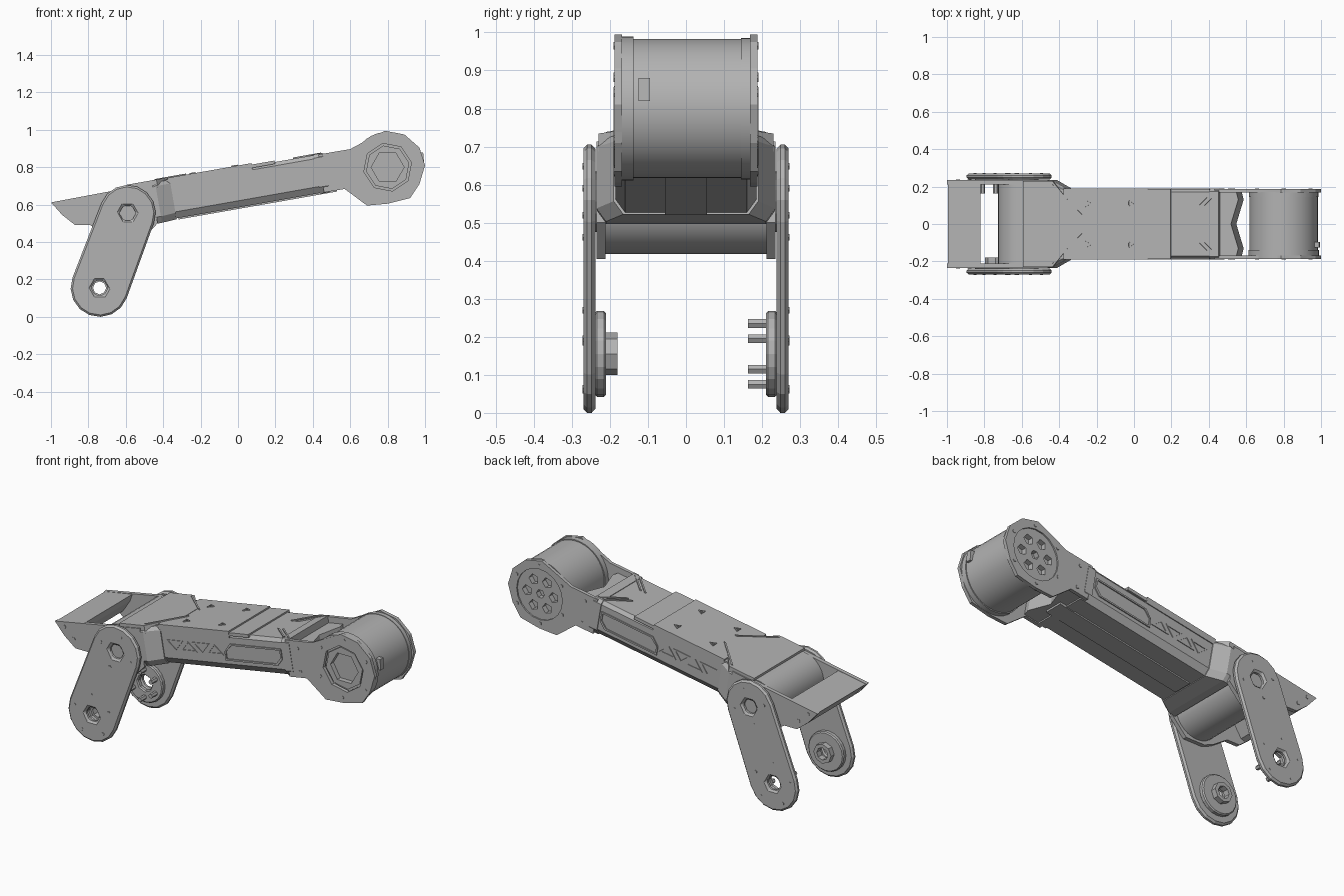
import bpy, bmesh, math
from mathutils import Vector

if "Cube" in bpy.data.objects:
    bpy.data.objects.remove(bpy.data.objects["Cube"])

grey = bpy.data.materials.new("machine grey")
grey.use_nodes = True
COLOUR = (0.45, 0.45, 0.45, 1)
grey.diffuse_color = COLOUR
grey.node_tree.nodes["Principled BSDF"].inputs["Base Color"].default_value = COLOUR

TILT = math.radians(10)
C, S = math.cos(TILT), math.sin(TILT)


# Placements: profile coordinates p, q and extrusion depth d to model space
def arm(u, y, w):
    return Vector((u * C - w * S, y, 0.793 + u * S + w * C))

def side(p, q, d):
    return Vector((p, d, q))

def arm_side(p, q, d):
    return arm(p, d, q)

def arm_plan(p, q, d):
    return arm(p, q, d)


def finish(name, bm, smooth=False, bevel=0):
    bmesh.ops.recalc_face_normals(bm, faces=bm.faces[:])
    mesh = bpy.data.meshes.new(name)
    bm.to_mesh(mesh)
    bm.free()
    mesh.materials.append(grey)
    ob = bpy.data.objects.new(name, mesh)
    bpy.context.collection.objects.link(ob)
    if bevel:
        mod = ob.modifiers.new("chamfer", 'BEVEL')
        mod.width, mod.segments = bevel, 1
        mod.limit_method, mod.angle_limit = 'ANGLE', math.radians(50)
    if smooth:
        bpy.ops.object.select_all(action='DESELECT')
        ob.select_set(True)
        bpy.context.view_layer.objects.active = ob
        bpy.ops.object.shade_smooth_by_angle(angle=math.radians(35))
    return ob


def prism(name, loops, a, b, place=side, **kw):
    """Extrude an outline with optional hole outlines from depth a to b."""
    bm = bmesh.new()
    edges = []
    for loop in loops:
        vs = [bm.verts.new(place(p, q, a)) for p, q in loop]
        edges += [bm.edges.new((v, vs[i - 1])) for i, v in enumerate(vs)]
    bmesh.ops.triangle_fill(bm, edges=edges, use_beauty=True)
    ext = bmesh.ops.extrude_face_region(bm, geom=bm.faces[:])
    shift = place(0, 0, b) - place(0, 0, a)
    bmesh.ops.translate(bm, vec=shift, verts=[g for g in ext["geom"] if isinstance(g, bmesh.types.BMVert)])
    return finish(name, bm, **kw)


def loft(name, sections):
    """Skin (u, half width, top, bottom) sections of the arm shell."""
    bm = bmesh.new()
    rings = []
    for u, h, top, bot in sections:
        half = [(h - 0.025, bot), (h, bot + 0.035), (h, top - 0.02), (h - 0.015, top)]
        ring = half + [(-y, w) for y, w in reversed(half)]
        rings.append([bm.verts.new(arm(u, y, w)) for y, w in ring])
    for r0, r1 in zip(rings, rings[1:]):
        for i in range(len(r0)):
            bm.faces.new((r0[i - 1], r0[i], r1[i], r1[i - 1]))
    bm.faces.new(rings[0])
    bm.faces.new(rings[-1])
    return finish(name, bm)


def ngon(x, z, r, n, start=0.0, sweep=math.tau):
    steps = n if sweep == math.tau else n - 1
    return [(x + r * math.cos(start + sweep * i / steps), z + r * math.sin(start + sweep * i / steps)) for i in range(n)]


def ring_of(x, z, radius, count, r, n, start=0.0):
    return [ngon(px, pz, r, n) for px, pz in ngon(x, z, radius, count, start)]


KNEE, HIP, WHEEL = (-0.74, 0.155), (-0.59, 0.555), (0.80, 0.80)

# Main arm shell, flared collar and raised top cover
loft("arm_shell", [(-0.38, 0.185, 0, -0.205), (0.45, 0.185, 0, -0.205)])
loft("flared_collar", [(-0.49, 0.235, 0, -0.215), (-0.45, 0.235, 0.004, -0.215), (-0.37, 0.19, 0.004, -0.21)])
loft("front_band", [(0.41, 0.19, 0.004, -0.209), (0.46, 0.19, 0.004, -0.209)])
prism("top_cover", [[(-0.40, -0.188), (0.20, -0.188), (0.20, 0.188), (-0.40, 0.188)]], -0.01, 0.008, arm_plan)
prism("raised_top_cover", [[(-0.38, -0.19), (0.075, -0.19), (0.075, 0.19), (-0.38, 0.19)]], -0.02, 0.016, arm_plan)
prism("underside_spine", [[(-0.36, -0.055), (0.5, -0.055), (0.5, 0.055), (-0.36, 0.055)]], -0.213, -0.2, arm_plan)

# Notched end of the shell, between the motor plates
prism("notched_end", [[(0.44, 0.17), (0.55, 0.17), (0.56, 0.13), (0.52, 0), (0.56, -0.13), (0.55, -0.17), (0.44, -0.17)]],
      -0.2, -0.035, arm_plan)

# Shoulder deck, joint drum and rear crossbar
prism("shoulder_deck", [[(-0.60, -0.23), (-0.44, -0.23), (-0.30, -0.06), (-0.30, 0.06), (-0.44, 0.23), (-0.60, 0.23)]],
      -0.03, 0.018, arm_plan)
prism("joint_drum", [ngon(*HIP, 0.137, 28)], -0.212, 0.212, smooth=True)
prism("rear_crossbar", [[(-0.995, 0.612), (-0.82, 0.643), (-0.835, 0.6), (-0.88, 0.53), (-0.91, 0.52)]], -0.225, 0.225)

fork = [(-1, 0.612), (-0.94, 0.545), (-0.87, 0.49), (-0.79, 0.49), (-0.70, 0.43), (-0.64, 0.405),
        (-0.52, 0.405), (-0.43, 0.50), (-0.46, 0.713)]
motor_plate = [(0.46, 0.665), (0.57, 0.684), (0.69, 0.595), (0.80, 0.605), (0.92, 0.635), (0.97, 0.71), (1.0, 0.81),
               (0.97, 0.905), (0.89, 0.975), (0.785, 0.995), (0.68, 0.94), (0.60, 0.897), (0.43, 0.868)]
lean = math.atan2(HIP[1] - KNEE[1], HIP[0] - KNEE[0])
leg = (ngon(*HIP, 0.15, 9, lean - math.pi / 2, math.pi) + ngon(*KNEE, 0.155, 9, lean + math.pi / 2, math.pi))

for s, tag in ((-1, "right"), (1, "left")):
    # Shoulder fork cheek
    prism(tag + "_fork_cheek", [fork], s * 0.212, s * 0.235)
    for i, (x, z) in enumerate(((-0.94, 0.595), (-0.88, 0.54))):
        prism(f"{tag}_fork_screw_{i}", [ngon(x, z, 0.011, 6)], s * 0.23, s * 0.238)

    # Swinging leg with pivot and hub
    prism(tag + "_leg", [leg, ngon(*HIP, 0.045, 6), ngon(*KNEE, 0.045, 6)], s * 0.238, s * 0.27, bevel=0.01)
    prism(tag + "_pivot", [ngon(*HIP, 0.08, 16)], s * 0.23, s * 0.245)
    prism(tag + "_hub", [ngon(*KNEE, 0.113, 20), ngon(*KNEE, 0.045, 8)], s * 0.21, s * 0.24, bevel=0.006)
    for i, (x, z) in enumerate(ngon(*HIP, 0.10, 4, lean) + ngon(*KNEE, 0.115, 5, lean + 0.4)):
        prism(f"{tag}_leg_screw_{i}", [ngon(x, z, 0.009, 5)], s * 0.268, s * 0.272)

    # Motor plate, with a different opening on each side
    opening = ngon(*WHEEL, 0.13, 8, 0.2) if s < 0 else ngon(*WHEEL, 0.145, 20)
    prism(tag + "_motor_plate", [motor_plate, opening], s * 0.168, s * 0.188)
    for i, (x, z) in enumerate(ngon(*WHEEL, 0.165, 6, 0.5) + [(0.51, 0.84), (0.53, 0.71)]):
        prism(f"{tag}_plate_screw_{i}", [ngon(x, z, 0.01, 5)], s * 0.186, s * 0.191)

    # Triangle trims on the shell side
    for i in range(4):
        u, flip = -0.29 + i * 0.085, 1 if i % 2 else -1
        tri = [[(u - k * 0.055, -0.095 - flip * k * 0.028), (u + k * 0.055, -0.095 - flip * k * 0.028),
                (u, -0.095 + flip * k * 0.028)] for k in (1, 0.7)]
        prism(f"{tag}_triangle_trim_{i}", tri, s * 0.183, s * 0.189, arm_side)

    # Six-sided badge panel with a raised rim
    badge = [[(0.03 + e, -0.10), (0.07 + e, -0.055 - e), (0.40 - e, -0.055 - e), (0.40 - e, -0.115 + e),
              (0.365 - e, -0.15 + e), (0.03 + e, -0.15 + e)] for e in (0, 0.009)]
    prism(tag + "_badge_rim", badge, s * 0.183, s * 0.191, arm_side)

    # Folded trim lines on the deck
    for i, (u0, y0, u1, y1) in enumerate(((-0.45, 0.21, -0.29, 0.05), (0.30, 0.06, 0.41, 0.165), (0.33, 0.06, 0.44, 0.165))):
        line = [(u0, s * y0), (u1, s * y1), (u1 + 0.012, s * y1), (u0 + 0.012, s * y0)]
        prism(f"{tag}_deck_line_{i}", [line], -0.004, 0.022 if i == 0 else 0.007, arm_plan)

    # Small triangular vents on the top cover
    for i, u in enumerate((-0.25, -0.02)):
        prism(f"{tag}_vent_{i}", [ngon(u, s * 0.11, 0.022, 3), ngon(u, s * 0.11, 0.011, 3)], 0.014, 0.021, arm_plan)

# Motor drum, end cap and the two motor faces
prism("motor_drum", [ngon(*WHEEL, 0.183, 40)], -0.15, 0.15, smooth=True)
prism("motor_cap", [ngon(*WHEEL, 0.189, 40), ngon(*WHEEL, 0.14, 40)], -0.186, -0.138, smooth=True)
prism("motor_rim", [ngon(*WHEEL, 0.186, 40), ngon(*WHEEL, 0.15, 40)], 0.145, 0.17, smooth=True)
prism("motor_hex_ring", [ngon(*WHEEL, 0.118, 8, 0.2), ngon(*WHEEL, 0.088, 6)], -0.178, -0.145)
prism("motor_wheel", [ngon(*WHEEL, 0.147, 20), ngon(*WHEEL, 0.025, 6)] + ring_of(*WHEEL, 0.085, 6, 0.03, 5), 0.145, 0.18)
prism("motor_latch", [[(0.972, 0.82), (0.995, 0.82), (0.99, 0.88), (0.96, 0.88)]], -0.125, -0.095)

# Knee details: a boss on one hub, drive pins on the other
prism("right_hub_boss", [ngon(*KNEE, 0.056, 8), ngon(*KNEE, 0.035, 8)], -0.18, -0.215)
for i, (x, z) in enumerate(ngon(*KNEE, 0.08, 6, math.pi / 2)):
    prism(f"left_hub_pin_{i}", [ngon(x, z, 0.013, 6)], 0.163, 0.215)
